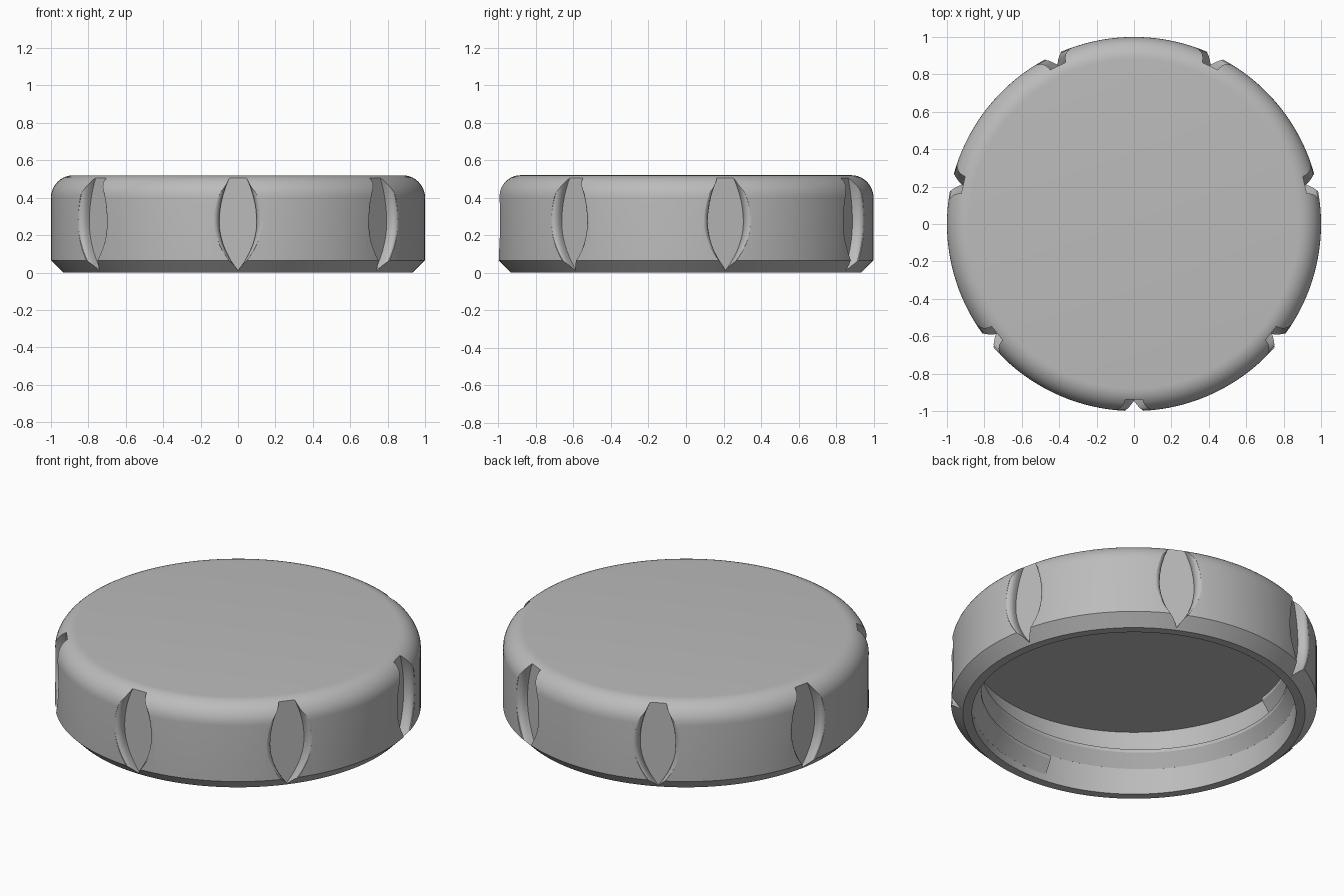
import bpy, bmesh, math
from mathutils import Matrix, Vector

cube = bpy.data.objects.get("Cube")
if cube:
    bpy.data.objects.remove(cube, do_unlink=True)

WALL, FLOOR, HEIGHT, CEILING = 0.885, 0.937, 0.52, 0.39
NOTCHES, SEGMENTS = 7, 140

grey = bpy.data.materials.new("light grey plastic")
grey.use_nodes = True
grey.diffuse_color = (0.5, 0.5, 0.5, 1)
grey.node_tree.nodes["Principled BSDF"].inputs["Base Color"].default_value = (0.5, 0.5, 0.5, 1)


def make_object(name, bm):
    bmesh.ops.recalc_face_normals(bm, faces=bm.faces[:])
    mesh = bpy.data.meshes.new(name)
    bm.to_mesh(mesh)
    bm.free()
    mesh.materials.append(grey)
    obj = bpy.data.objects.new(name, mesh)
    bpy.context.collection.objects.link(obj)
    return obj


def select_only(obj):
    bpy.ops.object.select_all(action='DESELECT')
    obj.select_set(True)
    bpy.context.view_layer.objects.active = obj


def loft(bm, rings):
    """Skin closed rings of points together and cap both ends."""
    loops = [[bm.verts.new(p) for p in ring] for ring in rings]
    for a, b in zip(loops, loops[1:]):
        for i in range(len(a)):
            j = (i + 1) % len(a)
            bm.faces.new((a[i], a[j], b[j], b[i]))
    bm.faces.new(loops[0])
    bm.faces.new(loops[-1])


# Hollow cap body: lathed profile with a bottom chamfer and rounded top edge
bm = bmesh.new()
profile = [(0, CEILING), (WALL, CEILING), (WALL, 0), (0.935, 0), (1, 0.065)]
for i in range(11):
    a = math.radians(9 * i)
    profile.append((0.88 + 0.12 * math.cos(a), HEIGHT - 0.12 + 0.12 * math.sin(a)))
profile.append((0, HEIGHT))
verts = [bm.verts.new((r, 0, z)) for r, z in profile]
edges = [bm.edges.new(pair) for pair in zip(verts, verts[1:])]
bmesh.ops.spin(bm, geom=verts + edges, cent=(0, 0, 0), axis=(0, 0, 1),
               angle=math.tau, steps=SEGMENTS)
bmesh.ops.remove_doubles(bm, verts=bm.verts[:], dist=1e-4)
cap = make_object("cap_body", bm)


# Grip notches: flat lens-shaped floors with flared, rounded rims
def lens(scale, radius, turn):
    rise = [i / 16 for i in range(17)]
    points = []
    for side in (1, -1):
        for t in (rise[:-1] if side == 1 else rise[:0:-1]):
            z = 0.01 + 0.58 * t
            reach = 0.26 if z < 0.27 else 0.32
            half = 0.1 * max(0, 1 - ((z - 0.27) / reach) ** 2)
            points.append(turn @ Vector((side * half * scale, -radius, z)))
    return points


bm = bmesh.new()
flare = [(1, FLOOR)]
for i in range(7):
    a = math.radians(14 * i)
    flare.append((1 + 0.3 * (1 - math.cos(a)), 0.955 + 0.037 * math.sin(a)))
flare.append((1.32, 1.06))
for k in range(NOTCHES):
    turn = Matrix.Rotation(math.tau * k / NOTCHES, 3, 'Z')
    loft(bm, [lens(s, r, turn) for s, r in flare])
cutter = make_object("notch_cutter", bm)
cutter.hide_render = True

cut = cap.modifiers.new("notches", 'BOOLEAN')
cut.operation, cut.solver, cut.object = 'DIFFERENCE', 'EXACT', cutter
select_only(cap)
bpy.ops.object.modifier_apply(modifier=cut.name)
bpy.data.objects.remove(cutter, do_unlink=True)

# Inner screw thread: trapezoid section swept along a rising helix
bm = bmesh.new()
section = [(WALL + 0.01, 0), (WALL, 0), (0.835, 0.075), (0.835, 0.095),
           (WALL, 0.12), (WALL + 0.01, 0.12)]
turns, pitch, start = 1.75, 0.13, math.radians(-97)
steps = int(turns * 96)
rings = []
for i in range(steps + 1):
    angle = start + math.tau * turns * i / steps
    lift = 0.04 + pitch * turns * i / steps
    rings.append([(r * math.cos(angle), r * math.sin(angle), z + lift) for r, z in section])
loft(bm, rings)
thread = make_object("inner_thread", bm)

for obj in (cap, thread):
    select_only(obj)
    bpy.ops.object.shade_smooth_by_angle(angle=math.radians(25))
